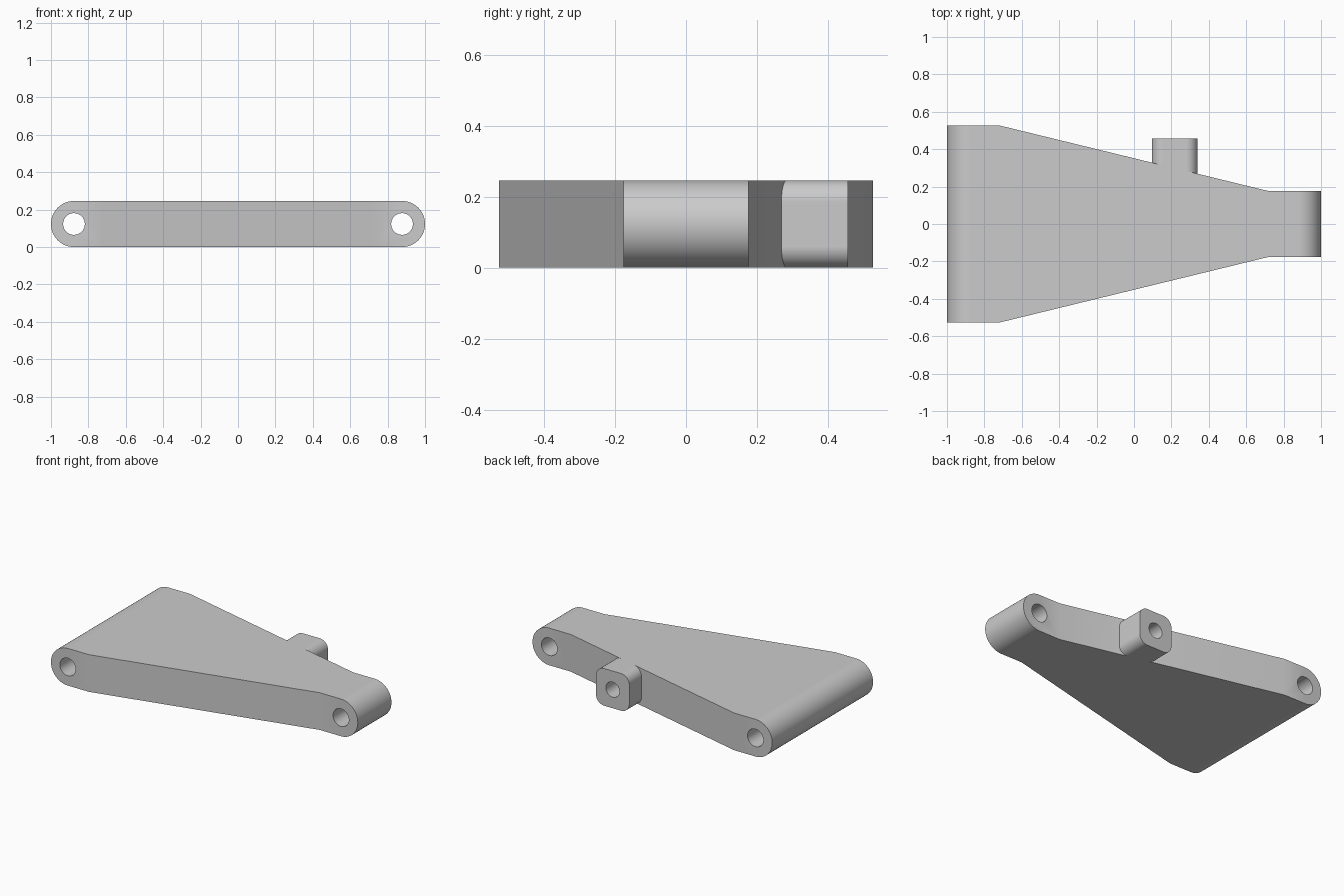
import bpy, bmesh, math

cube = bpy.data.objects.get("Cube")
if cube:
    bpy.data.objects.remove(cube, do_unlink=True)

H = 0.246          # plate thickness
R = H / 2          # radius of the rounded ends
END_X = 1 - R      # pivot axis position
LUG_X = 0.217

grey = bpy.data.materials.new("plain grey")
grey.use_nodes = True
colour = (0.6, 0.6, 0.6, 1)
grey.diffuse_color = colour
grey.node_tree.nodes["Principled BSDF"].inputs["Base Color"].default_value = colour


def prism(name, points, direction):
    """Extrude a closed 3D outline along a direction."""
    bm = bmesh.new()
    face = bm.faces.new([bm.verts.new(p) for p in points])
    top = bmesh.ops.extrude_face_region(bm, geom=[face])["geom"]
    bmesh.ops.translate(bm, vec=direction,
                        verts=[v for v in top if isinstance(v, bmesh.types.BMVert)])
    bmesh.ops.recalc_face_normals(bm, faces=bm.faces)
    mesh = bpy.data.meshes.new(name)
    bm.to_mesh(mesh)
    bm.free()
    mesh.materials.append(grey)
    obj = bpy.data.objects.new(name, mesh)
    bpy.context.collection.objects.link(obj)
    return obj


def rounded(cx, half_w, radius, y, steps=16):
    """Rounded rectangle of full plate height in the xz plane."""
    points = []
    for q, (sx, sz) in enumerate([(1, 1), (-1, 1), (-1, -1), (1, -1)]):
        for i in range(steps + 1):
            a = (q + i / steps) * math.pi / 2
            p = (cx + sx * (half_w - radius) + radius * math.cos(a), y,
                 R + sz * (R - radius) + radius * math.sin(a))
            if not points or math.dist(p, points[-1]) > 1e-5:
                points.append(p)
    if math.dist(points[0], points[-1]) < 1e-5:
        points.pop()
    return points


def circle(cx, radius, y, steps=40):
    return [(cx + radius * math.cos(i * math.tau / steps), y,
             R + radius * math.sin(i * math.tau / steps)) for i in range(steps)]


def combine(target, other, operation):
    bpy.context.view_layer.objects.active = target
    mod = target.modifiers.new(operation, "BOOLEAN")
    mod.operation = operation
    mod.solver = "EXACT"
    mod.object = other
    bpy.ops.object.modifier_apply(modifier=mod.name)
    bpy.data.objects.remove(other, do_unlink=True)


# Plate: rounded side profile trimmed to the tapered plan
half = [(-1.1, 0.527), (-0.72, 0.527), (0.72, 0.176), (1.1, 0.176)]
plan = half + [(x, -y) for x, y in reversed(half)]
plate = prism("tapered_link_plate", rounded(0, 1, R, -0.7), (0, 1.4, 0))
trim = prism("plan_trim", [(x, y, -0.1) for x, y in plan], (0, 0, 0.5))
combine(plate, trim, "INTERSECT")

# Side lug on the back edge
lug = prism("side_lug", rounded(LUG_X, 0.122, 0.06, 0.2), (0, 0.257, 0))
combine(plate, lug, "UNION")

# Pivot bores through both ends and a blind bore in the lug
for side in (-1, 1):
    combine(plate, prism("pivot_bore", circle(side * END_X, 0.058, -0.8), (0, 1.6, 0)),
            "DIFFERENCE")
combine(plate, prism("lug_bore", circle(LUG_X, 0.05, 0.27), (0, 0.4, 0)), "DIFFERENCE")

# Smooth round surfaces, crisp edges, flat faces kept flat
bpy.ops.object.select_all(action="DESELECT")
plate.select_set(True)
bpy.context.view_layer.objects.active = plate
bpy.ops.object.shade_smooth_by_angle(angle=math.radians(30))
weighted = plate.modifiers.new("flat_face_normals", "WEIGHTED_NORMAL")
weighted.keep_sharp = True
